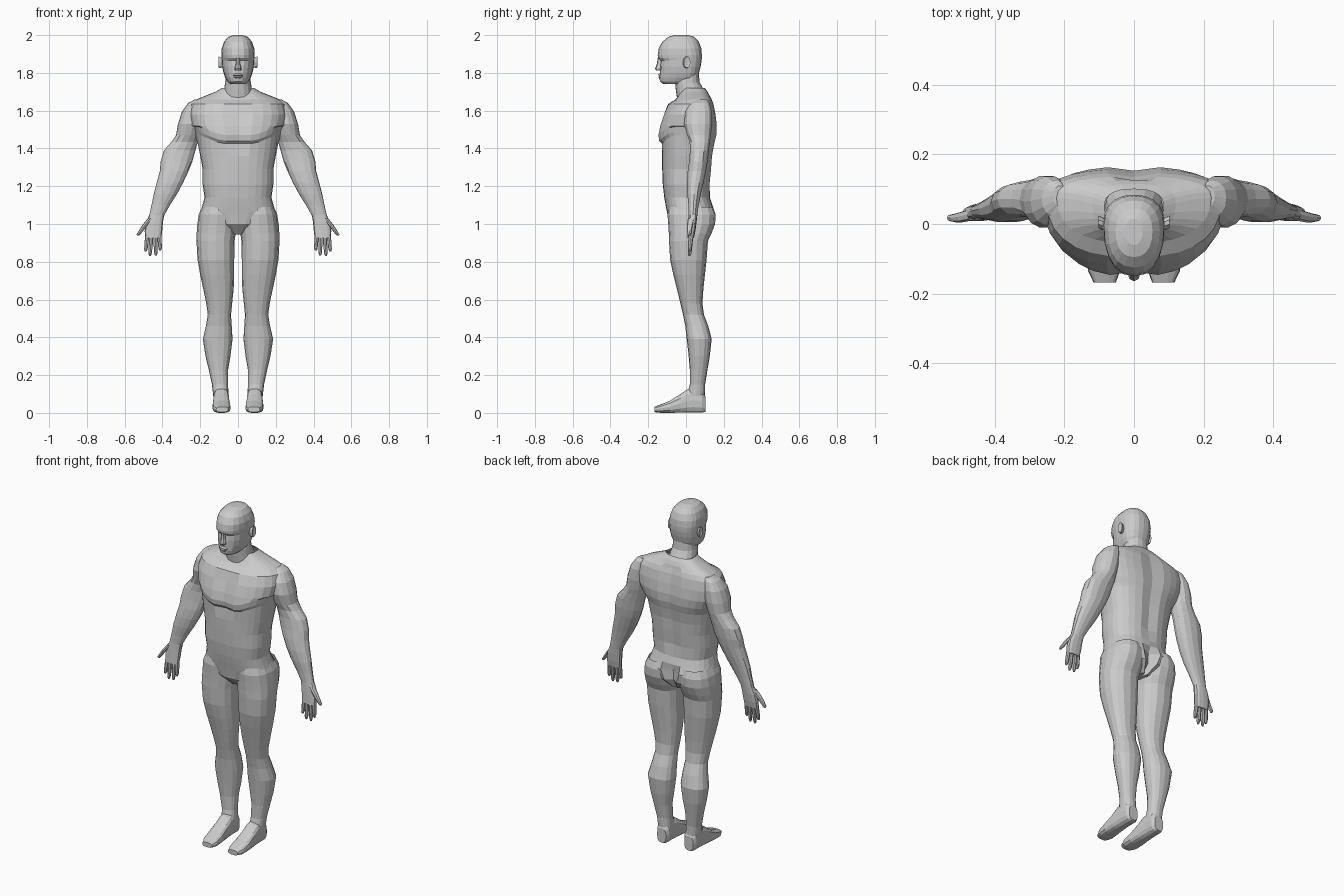
import bpy, bmesh, math

skin = bpy.data.materials.new("grey skin")
skin.diffuse_color = (0.6, 0.6, 0.6, 1)


def ring(t, a0, a1, b0, b1, axis, n, p, bm=None):
    """Rounded cross-section spanning a0..a1 and b0..b1 at height t on the axis."""
    mid = (b0 + b1) / 2 if bm is None else bm
    pts = []
    for i in range(n):
        ang = 2 * math.pi * i / n
        c, s = math.cos(ang), math.sin(ang)
        c = math.copysign(abs(c) ** (2 / p), c) if abs(c) > 1e-6 else 0
        s = math.copysign(abs(s) ** (2 / p), s) if abs(s) > 1e-6 else 0
        a = (a0 + a1) / 2 + (a1 - a0) / 2 * c
        b = mid + ((b1 - mid) if s > 0 else (mid - b0)) * s
        pts.append({'z': (a, b, t), 'y': (a, t, b), 'x': (t, a, b)}[axis])
    return pts


def add_loft(bm, sections, axis='z', n=14, p=2.2, caps=(True, True)):
    rows = [[bm.verts.new(v) for v in ring(*s[:5], axis, n, p, *s[5:])] for s in sections]
    for r, q in zip(rows, rows[1:]):
        for i in range(n):
            j = (i + 1) % n
            bm.faces.new((r[i], r[j], q[j], q[i]))
    for use, r in zip(caps, (rows[0], rows[-1])):
        if use:
            bm.faces.new(r)


def make(name, lofts, mirror=False, shape=None):
    bm = bmesh.new()
    for sections, opts in lofts:
        add_loft(bm, sections, **opts)
    if shape:
        for v in bm.verts:
            shape(v.co)
    bmesh.ops.recalc_face_normals(bm, faces=bm.faces)
    me = bpy.data.meshes.new(name)
    bm.to_mesh(me)
    bm.free()
    me.materials.append(skin)
    ob = bpy.data.objects.new(name, me)
    bpy.context.collection.objects.link(ob)
    if mirror:
        ob.modifiers.new("mirror", 'MIRROR')
    return ob


def centred(rows):
    return [(z, -w, w, *rest) for z, w, *rest in rows]


# Torso: height, half width, front, back, depth of the widest point
torso = centred([
    (1.72, .085, -.02, .10, .05), (1.70, .12, -.03, .115, .06), (1.68, .17, -.04, .125, .07),
    (1.66, .22, -.055, .137, .075), (1.635, .25, -.095, .147, .075), (1.58, .262, -.12, .158, .07),
    (1.52, .25, -.14, .165, .06), (1.47, .228, -.15, .163, .04), (1.44, .217, -.145, .156, .02),
    (1.425, .213, -.13, .152, .01), (1.36, .20, -.127, .14, .01), (1.29, .187, -.126, .135, .005),
    (1.21, .187, -.123, .127, 0), (1.14, .177, -.115, .127, 0), (1.10, .188, -.108, .14, .01),
    (1.06, .20, -.10, .155, .02), (1.00, .13, -.09, .15, .02), (.945, .035, -.04, .10, .03)])


def sculpt_torso(c):
    front = c.y < 0
    # chest lower edge sweeps up to the armpit
    if front and 1.42 < c.z < 1.48:
        c.z += .045 * min(1, max(0, (abs(c.x) - .09) / .11))
    # breastbone, spine and seat grooves
    if abs(c.x) < .01:
        if front and 1.42 < c.z < 1.6:
            c.y += .014
        elif not front and 1.15 < c.z < 1.66:
            c.y -= .012
        elif not front and c.z < 1.1:
            c.y -= .035


make("torso", [(torso, dict(n=28, p=2.5, caps=(False, True)))], shape=sculpt_torso)

# Neck
make("neck", [(centred([(1.80, .062, -.045, .068), (1.75, .068, -.058, .072), (1.71, .074, -.054, .095),
                        (1.66, .085, -.047, .12)]), dict(n=16, caps=(False, False)))])

# Head with brow and chin
head = centred([
    (2.0, .025, -.06, .015, -.02), (1.99, .053, -.095, .045, -.02), (1.965, .074, -.125, .068, -.02),
    (1.93, .086, -.144, .081, -.01), (1.895, .088, -.15, .084, 0), (1.88, .087, -.148, .084, 0),
    (1.865, .086, -.134, .083, 0), (1.835, .084, -.137, .078, 0), (1.80, .077, -.138, .069, 0),
    (1.775, .068, -.141, .055, 0), (1.755, .056, -.138, .03, -.02), (1.742, .042, -.122, .0, -.03)])
make("head", [(head, dict(n=20, p=2.3))])

# Nose and lips
make("nose", [(centred([(1.878, .009, -.15, -.12), (1.845, .012, -.155, -.12), (1.822, .018, -.164, -.12),
                        (1.812, .017, -.158, -.12)]), dict(n=8))])
make("lips", [(centred([(1.797, .018, -.142, -.12), (1.789, .026, -.149, -.12), (1.784, .027, -.143, -.12),
                        (1.778, .023, -.148, -.12), (1.77, .014, -.141, -.12)]), dict(n=10))])

# Ears
make("ears", [([(.078, -.015, .012, 1.83, 1.875), (.092, -.017, .02, 1.825, 1.885),
                (.102, -.012, .024, 1.826, 1.888), (.098, -.004, .016, 1.84, 1.878)],
               dict(axis='x', n=10))], mirror=True)

# Legs
leg = [(1.09, .02, .19, -.09, .143), (1.05, .012, .208, -.098, .157), (1.0, .01, .215, -.094, .154),
       (.95, .012, .219, -.091, .135), (.91, .018, .22, -.09, .116), (.81, .02, .214, -.084, .109),
       (.73, .02, .20, -.067, .10), (.655, .023, .184, -.048, .092), (.58, .031, .168, -.03, .087),
       (.52, .037, .16, -.016, .095), (.46, .033, .17, -.004, .118), (.39, .029, .186, .004, .136),
       (.30, .04, .172, .014, .126), (.23, .052, .155, .02, .114), (.15, .053, .138, .02, .101),
       (.09, .049, .131, .005, .10)]
make("legs", [(leg, dict(n=16, p=2.3, caps=(False, False)))], mirror=True)

# Feet
foot = [(.102, .06, .118, .005, .09), (.085, .049, .128, 0, .12), (.04, .048, .13, 0, .135),
        (.005, .046, .131, 0, .125), (-.03, .044, .133, 0, .10), (-.085, .04, .136, 0, .065),
        (-.135, .04, .132, 0, .045), (-.168, .052, .116, .004, .032)]
make("feet", [(foot, dict(axis='y', n=14, p=2.8))], mirror=True)

# Arms
arm = [(1.658, .19, .232, .05, .11), (1.64, .185, .265, .022, .125), (1.595, .185, .297, -.005, .138),
       (1.53, .19, .318, -.012, .14), (1.47, .205, .328, .005, .133), (1.435, .213, .352, .018, .127),
       (1.39, .225, .392, .02, .122), (1.33, .242, .41, .015, .115), (1.28, .262, .414, .008, .107),
       (1.22, .29, .43, .004, .094), (1.16, .322, .446, .006, .08), (1.10, .36, .458, .012, .068),
       (1.045, .391, .47, .014, .06)]
make("arms", [(arm, dict(n=14, caps=(True, False)))], mirror=True)

# Hands: palm, four fingers and a thumb
hand = [([(1.047, .391, .47, .014, .06), (1.01, .397, .486, .012, .056), (.965, .401, .494, .01, .05),
          (.925, .406, .492, .008, .042)], dict(n=12, p=2.6, caps=(False, True)))]
for base, tip, end in ((.416, .412, .86), (.437, .435, .832), (.459, .466, .83), (.481, .489, .855)):
    rows = []
    for f, w in ((0, .011), (.45, .0105), (.85, .009), (1, .005)):
        x, z, y = base + (tip - base) * f, .935 + (end - .935) * f, .026 - .008 * f
        rows.append((z, x - w, x + w, y - w * 1.1, y + w * 1.1))
    hand.append((rows, dict(n=8, caps=(False, True))))
hand.append(([(1.03, .452, .478, .01, .045), (.995, .478, .506, .005, .036), (.965, .501, .525, .005, .03),
              (.945, .517, .537, .008, .027), (.938, .524, .534, .011, .022)],
             dict(n=8, caps=(False, True))))
make("hands", hand, mirror=True)
